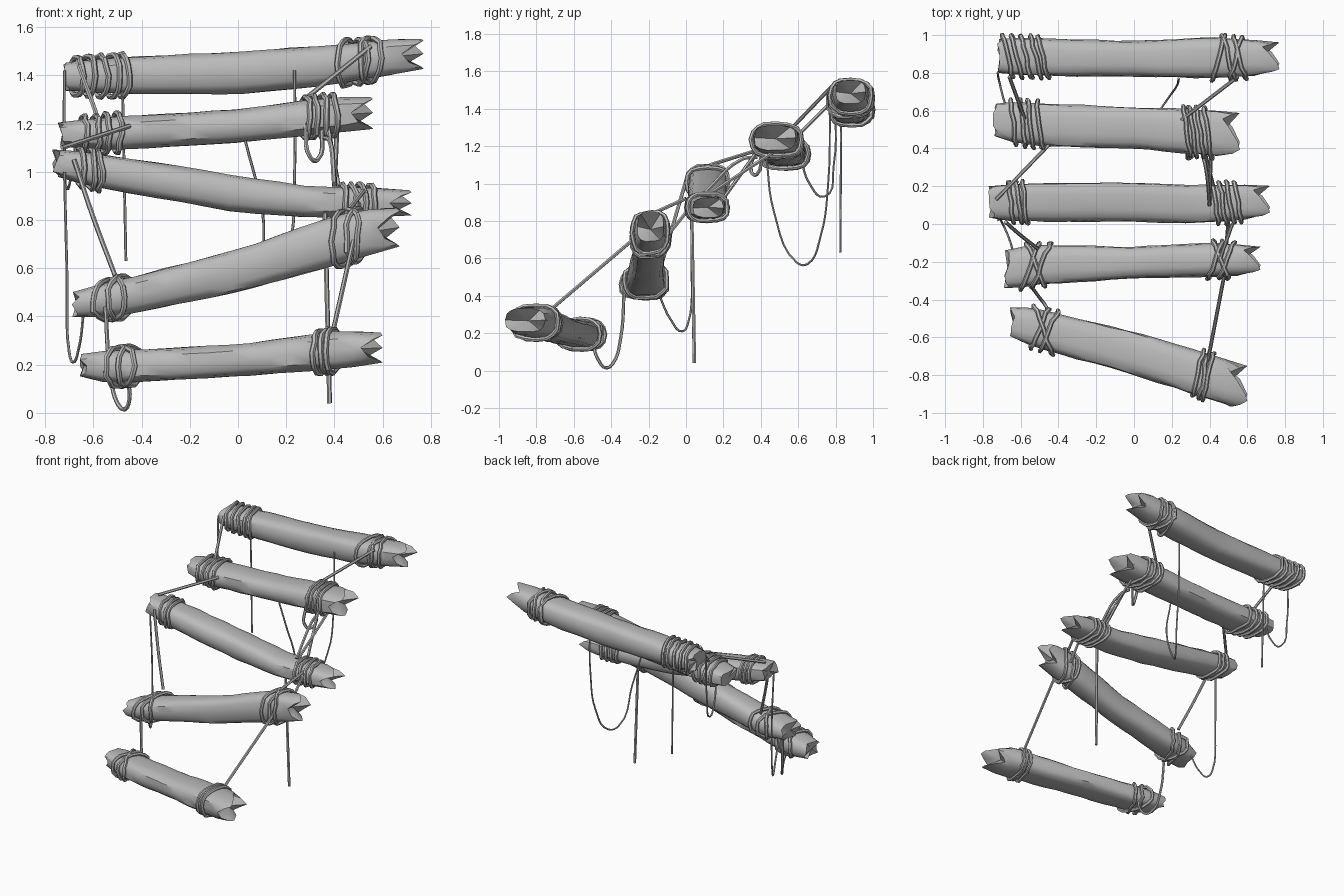
import bpy, bmesh, math, random
from mathutils import Vector

random.seed(4)
cube = bpy.data.objects.get("Cube")
if cube:
    bpy.data.objects.remove(cube)

grey = bpy.data.materials.new("weathered grey")
grey.use_nodes = True
colour = (0.5, 0.5, 0.5, 1)
grey.diffuse_color = colour
grey.node_tree.nodes["Principled BSDF"].inputs["Base Color"].default_value = colour

# Each plank: stations of (x, low y, high y, low z, high z)
PLANKS = {
    "bottom": [(-.65, -.61, -.43, .14, .25), (-.5, -.66, -.45, .12, .26), (0, -.80, -.57, .15, .285),
               (.4, -.93, -.69, .18, .34), (.57, -.98, -.74, .2, .34)],
    "second": [(-.68, -.35, -.13, .39, .51), (-.5, -.32, -.11, .4, .55), (0, -.29, -.12, .5, .68),
               (.4, -.28, -.10, .61, .82), (.64, -.27, -.11, .68, .86)],
    "middle": [(-.76, .02, .21, .97, 1.1), (-.4, .01, .22, .9, 1.05), (0, .01, .22, .83, .985),
               (.3, 0, .21, .81, .94), (.69, .03, .21, .81, .93)],
    "fourth": [(-.74, .45, .65, 1.1, 1.21), (-.5, .41, .64, 1.09, 1.23), (0, .4, .62, 1.12, 1.26),
               (.3, .37, .61, 1.15, 1.3), (.53, .35, .6, 1.17, 1.32)],
    "top": [(-.72, .79, .99, 1.33, 1.46), (-.4, .78, .98, 1.32, 1.48), (0, .78, .97, 1.32, 1.5),
            (.4, .77, .99, 1.36, 1.53), (.74, .79, .97, 1.42, 1.56)],
}


def section(name, x):
    """Centre and half sizes of a plank at x."""
    st = PLANKS[name]
    i = max([k for k in range(len(st) - 1) if st[k][0] <= x] or [0])
    a, b = st[i], st[i + 1]
    t = min(1, max(0, (x - a[0]) / (b[0] - a[0])))
    y0, y1, z0, z1 = [a[k] + (b[k] - a[k]) * t for k in range(1, 5)]
    return (y0 + y1) / 2, (z0 + z1) / 2, (y1 - y0) / 2, (z1 - z0) / 2


def around(name, x, angle, grow=0.0, power=0.65):
    """Point on the rounded box outline of a plank."""
    cy, cz, ry, rz = section(name, x)
    c, s = math.cos(angle), math.sin(angle)
    return Vector((x, cy + (ry + grow) * math.copysign(abs(c) ** power, c),
                   cz + (rz + grow) * math.copysign(abs(s) ** power, s)))


def make_plank(name, sides=14, cuts=14):
    bm = bmesh.new()
    x0, x1 = PLANKS[name][0][0], PLANKS[name][-1][0]
    rings = []
    for i in range(cuts + 1):
        x = x0 + (x1 - x0) * i / cuts
        cy, cz, _, _ = section(name, x)
        ring = []
        for k in range(sides):
            p = around(name, x, math.tau * k / sides)
            size = 1 + random.uniform(-.04, .02)
            if i in (0, cuts):
                size *= .9
            p.y, p.z = cy + (p.y - cy) * size, cz + (p.z - cz) * size
            # Splintered ends: long teeth on the right, short ones on the left
            if i == cuts:
                p.x += (.03, -.01, -.06, -.03, .02)[k % 5]
            elif i == 0:
                p.x += random.uniform(-.01, .025)
            ring.append(bm.verts.new(p))
        rings.append(ring)
    for a, b in zip(rings, rings[1:]):
        for k in range(sides):
            n = (k + 1) % sides
            bm.faces.new((a[k], a[n], b[n], b[k]))
    # Hollowed end grain
    for ring, x in ((rings[0], x0 + .01), (rings[-1], x1 - .07)):
        cy, cz, _, _ = section(name, x)
        hub = bm.verts.new((x, cy, cz))
        for k in range(sides):
            bm.faces.new((ring[k], ring[(k + 1) % sides], hub))
    bmesh.ops.recalc_face_normals(bm, faces=bm.faces)
    mesh = bpy.data.meshes.new(name + "_plank")
    bm.to_mesh(mesh)
    bm.free()
    obj = bpy.data.objects.new(name + "_plank", mesh)
    bpy.context.collection.objects.link(obj)
    finish(obj)


def finish(obj):
    obj.data.materials.clear()
    obj.data.materials.append(grey)
    bpy.ops.object.select_all(action='DESELECT')
    obj.select_set(True)
    bpy.context.view_layer.objects.active = obj
    if obj.type == 'CURVE':
        bpy.ops.object.convert(target='MESH')
    bpy.ops.object.shade_smooth_by_angle(angle=math.radians(40))


def make_rope(name, points, radius=.009, closed=False):
    curve = bpy.data.curves.new(name, 'CURVE')
    curve.dimensions = '3D'
    curve.bevel_depth = radius
    curve.bevel_resolution = 1
    curve.resolution_u = 1 if closed else 5
    curve.use_fill_caps = True
    spline = curve.splines.new('BEZIER')
    spline.bezier_points.add(len(points) - 1)
    for bp, p in zip(spline.bezier_points, points):
        bp.co = p
        bp.handle_left_type = bp.handle_right_type = 'AUTO'
    spline.use_cyclic_u = closed
    obj = bpy.data.objects.new(name, curve)
    bpy.context.collection.objects.link(obj)
    finish(obj)


def make_wraps(plank, side, xs, lean, zigzag):
    """Rope loops bound around one end of a plank."""
    for i, x in enumerate(xs):
        tilt = lean * (-1 if zigzag and i % 2 else 1)
        points = []
        for k in range(16):
            a = math.tau * k / 16
            px = x + tilt * math.cos(a) + random.uniform(-.006, .006)
            points.append(around(plank, px, a, .008 + random.uniform(0, .008), .75))
        make_rope(f"{plank}_{side}_wrap_{i + 1}", points, .012, True)


for plank in PLANKS:
    make_plank(plank)

make_wraps("top", "right", (-.67, -.62, -.57, -.52, -.48), -.03, False)
make_wraps("top", "left", (.45, .5, .54, .56), .035, True)
make_wraps("fourth", "right", (-.64, -.59, -.55, -.5), -.015, False)
make_wraps("fourth", "left", (.28, .31, .35, .39), -.02, False)
make_wraps("middle", "right", (-.65, -.61, -.58), -.015, False)
make_wraps("middle", "left", (.43, .47, .51, .55), -.02, False)
make_wraps("second", "right", (-.55, -.52, -.49), .05, True)
make_wraps("second", "left", (.43, .46, .49), .04, True)
make_wraps("bottom", "right", (-.5, -.48, -.45), .05, True)
make_wraps("bottom", "left", (.34, .37, .39), .03, False)

# Tight ropes between neighbouring planks
TIES = {
    "bottom_left_tie": [(.39, -.73, .32), (.48, -.26, .72)],
    "second_right_tie": [(-.68, .01, 1.05), (-.6, -.06, .81), (-.51, -.13, .57)],
    "second_left_tie": [(.45, -.2, .83), (.52, 0, .92)],
    "second_left_back_tie": [(.49, -.1, .72), (.5, .02, .87)],
    "middle_right_tie": [(-.73, .13, 1.1), (-.45, .42, 1.19)],
    "middle_left_tie": [(.37, .4, 1.2), (.42, .2, .92)],
    "middle_left_upper_tie": [(.41, .47, 1.17), (.4, .12, .94)],
    "middle_left_front_tie": [(.4, .1, .95), (.38, .3, 1.13), (.36, .38, 1.14)],
    "fourth_right_tie": [(-.66, .78, 1.44), (-.58, .56, 1.22)],
    "fourth_left_tie": [(.55, .78, 1.52), (.25, .55, 1.28)],
    "fourth_left_knot": [(.28, .38, 1.2), (.3, .35, 1.06), (.33, .38, 1.05), (.35, .4, 1.2)],
}
for name, points in TIES.items():
    make_rope(name, points, .01)

# Slack loops and loose hanging ends
SLACK = {
    "bottom_slack_loop": [(-.55, -.33, .44), (-.53, -.35, .17), (-.5, -.39, .04), (-.47, -.43, .015),
                          (-.45, -.47, .06), (-.46, -.5, .15)],
    "middle_slack_loop": [(-.72, .02, 1), (-.71, .03, .6), (-.7, .01, .25), (-.685, -.02, .21),
                          (-.66, -.08, .27), (-.64, -.15, .42)],
    "top_right_slack_loop": [(-.72, .8, 1.42), (-.72, .79, 1.1), (-.71, .74, .93), (-.69, .66, 1),
                             (-.67, .61, 1.16)],
    "top_middle_slack_loop": [(.235, .77, 1.42), (.235, .76, 1), (.22, .72, .72), (.17, .65, .57),
                              (.13, .59, .58), (.1, .47, .85), (.03, .43, 1.13)],
    "top_loose_end": [(-.48, .83, 1.4), (-.465, .825, .63)],
}
for name, points in SLACK.items():
    make_rope(name, points, .009 if "bottom" in name else .006)
make_rope("middle_loose_end", [(.36, .03, .86), (.38, .045, .04)], .01)
